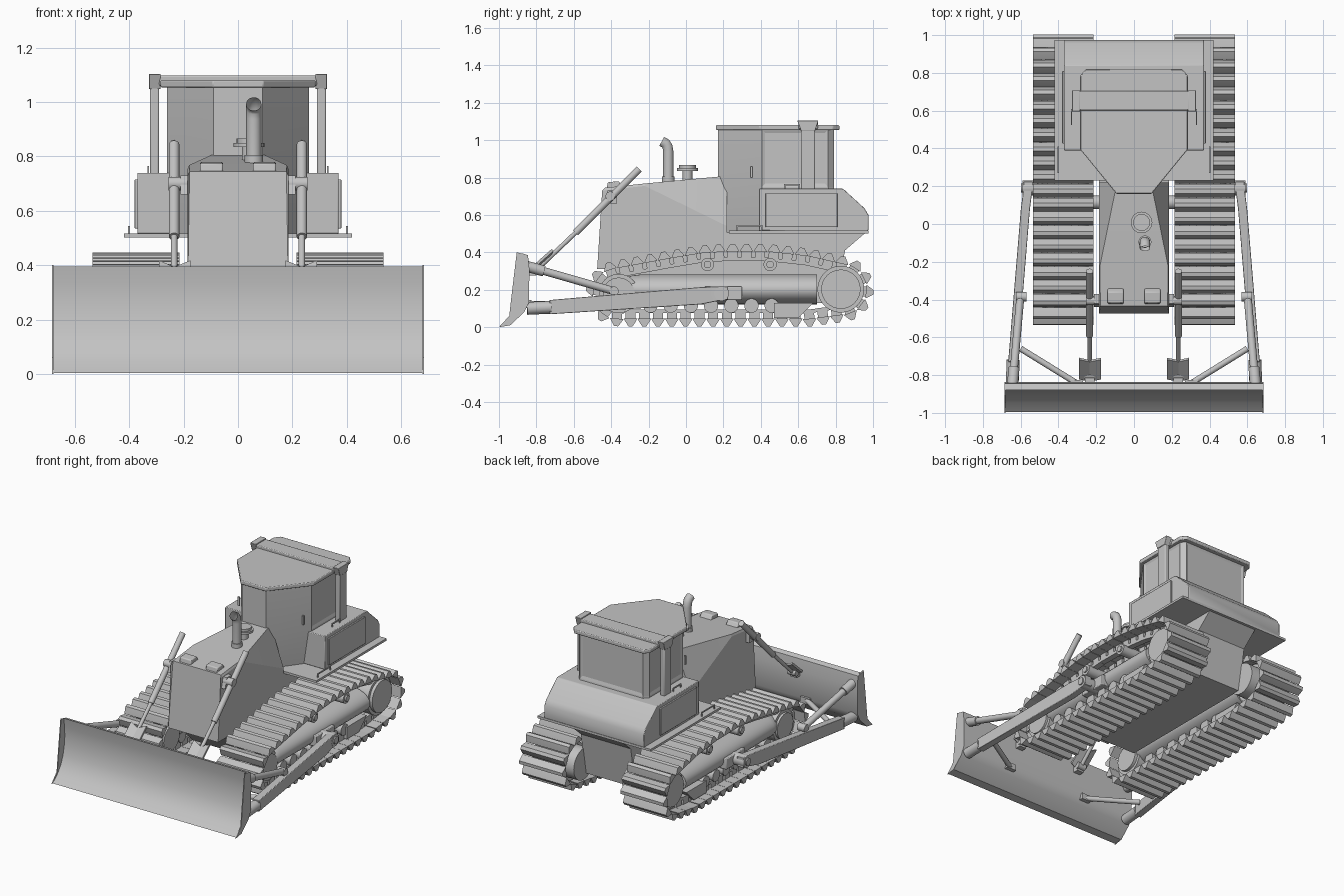
import bpy, bmesh, math
from mathutils import Vector

cube = bpy.data.objects.get("Cube")
if cube:
    bpy.data.objects.remove(cube, do_unlink=True)

GREY = (0.55, 0.55, 0.55, 1)
paint = bpy.data.materials.new("plain grey")
paint.use_nodes = True
paint.diffuse_color = GREY
paint.node_tree.nodes["Principled BSDF"].inputs["Base Color"].default_value = GREY


def finish(name, bm, mirror=False, bevel=0, angle=0.6):
    bmesh.ops.recalc_face_normals(bm, faces=bm.faces)
    mesh = bpy.data.meshes.new(name)
    bm.to_mesh(mesh)
    bm.free()
    mesh.shade_smooth()
    mesh.set_sharp_from_angle(angle=angle)
    mesh.materials.append(paint)
    ob = bpy.data.objects.new(name, mesh)
    bpy.context.collection.objects.link(ob)
    if bevel:
        mod = ob.modifiers.new("edge", 'BEVEL')
        mod.width, mod.segments, mod.limit_method = bevel, 2, 'ANGLE'
    if mirror:
        ob.modifiers.new("other side", 'MIRROR')
    return ob


def loft(bm, rings):
    """Skin a row of closed rings of points and cap both ends."""
    rows = [[bm.verts.new(p) for p in ring] for ring in rings]
    n = len(rows[0])
    for a, b in zip(rows, rows[1:]):
        for i in range(n):
            j = (i + 1) % n
            bm.faces.new((a[i], a[j], b[j], b[i]))
    bm.faces.new(rows[0])
    bm.faces.new(rows[-1])


def side_prism(name, pts, x0, x1, **kw):
    """Side profile of (y, z) points stretched over x."""
    bm = bmesh.new()
    loft(bm, [[(x, y, z) for y, z in pts] for x in (x0, x1)])
    return finish(name, bm, **kw)


def slab(name, pts, z0, z1, **kw):
    """Half plan of (x, y) points, completed by symmetry, stretched over z."""
    full = pts + [(-x, y) for x, y in reversed(pts)]
    bm = bmesh.new()
    loft(bm, [[(x, y, z) for x, y in full] for z in (z0, z1)])
    return finish(name, bm, **kw)


def box(name, x, y, z, **kw):
    return side_prism(name, [(y[0], z[0]), (y[1], z[0]), (y[1], z[1]), (y[0], z[1])], *x, **kw)


def rod(name, a, b, r, sides=24, mirror=True):
    a, b = Vector(a), Vector(b)
    bm = bmesh.new()
    bmesh.ops.create_cone(bm, cap_ends=True, segments=sides, radius1=r, radius2=r, depth=(b - a).length)
    turn = (b - a).to_track_quat('Z', 'Y').to_matrix()
    for v in bm.verts:
        v.co = turn @ v.co + (a + b) / 2
    return finish(name, bm, mirror=mirror)


def axle(name, y, z, r, x0, x1):
    return rod(name, (x0, y, z), (x1, y, z), r, sides=32)


def arc(cy, cz, r, a0, a1, n=14):
    angles = [math.radians(a0 + (a1 - a0) * i / n) for i in range(n + 1)]
    return [Vector((cy + r * math.cos(a), cz + r * math.sin(a))) for a in angles]


# Crawler track: shoes and links spaced evenly along a closed path
IDLER, SPROCKET = (-0.36, 0.18), (0.828, 0.203)
path = [Vector((0.66, 0.045))] + arc(*SPROCKET, 0.135, -80, 70)
path += [Vector(p) for p in [(0.65, 0.38), (0.45, 0.402), (0.23, 0.405), (0.08, 0.395), (-0.1, 0.365)]]
path += arc(*IDLER, 0.135, 105, 270)
path.append(path[0])
total = sum((b - a).length for a, b in zip(path, path[1:]))


def along(d):
    d %= total
    for a, b in zip(path, path[1:]):
        step = (b - a).length
        if d <= step:
            return a.lerp(b, d / step)
        d -= step
    return path[-1]


SHOES = 44
shoe = [(-0.036, 0), (0.036, 0), (0.031, 0.01), (0.011, 0.041), (-0.011, 0.041), (-0.031, 0.01)]
link = [(-0.027, 0.002), (-0.027, -0.03), (-0.038, -0.032), (-0.038, -0.05),
        (0.038, -0.05), (0.038, -0.032), (0.027, -0.03), (0.027, 0.002)]
shoes, links = bmesh.new(), bmesh.new()
for i in range(SHOES):
    d = total * i / SHOES
    p = along(d)
    t = (along(d + 0.02) - along(d - 0.02)).normalized()
    out = Vector((t.y, -t.x))
    for bm, profile, spans in ((shoes, shoe, [(0.215, 0.536)]), (links, link, [(0.29, 0.33), (0.42, 0.46)])):
        ring = [p + t * u + out * v for u, v in profile]
        for span in spans:
            loft(bm, [[(x, q.x, q.y) for q in ring] for x in span])
finish("track_shoes", shoes, mirror=True)
finish("track_links", links, mirror=True)

# Wheels and rollers
axle("sprocket", *SPROCKET, 0.125, 0.26, 0.47)
axle("sprocket_hub", *SPROCKET, 0.105, 0.18, 0.49)
axle("idler", *IDLER, 0.105, 0.26, 0.47)
axle("idler_hub", *IDLER, 0.085, 0.24, 0.485)
for i in range(7):
    axle("track_roller", -0.19 + i * 0.108, 0.115, 0.038, 0.28, 0.47)
for y in (0.115, 0.45):
    axle("carrier_roller", y, 0.335, 0.035, 0.18, 0.49)
    axle("carrier_cap", y, 0.335, 0.02, 0.2, 0.5)

# Track frame: a wide oval tube with a rounded front end
bm = bmesh.new()
loft(bm, [[(0.365 + 0.125 * k * math.cos(a), y, 0.202 + 0.08 * k * math.sin(a))
           for a in (math.tau * i / 32 for i in range(32))]
          for y, k in ((-0.34, 0.5), (-0.325, 0.75), (-0.29, 0.92), (-0.24, 1), (0.7, 1))])
finish("frame_tube", bm, mirror=True)
side_prism("roller_guard", [(0.47, 0.05), (0.6, 0.05), (0.68, 0.13), (0.47, 0.13)], 0.27, 0.48, mirror=True)

# Main hull and hood with planar rear chamfers
side_prism("hull", [(-0.4, 0.32), (-0.22, 0.13), (0.8, 0.13), (0.85, 0.41), (0.96, 0.505), (0.2, 0.505), (-0.4, 0.4)],
           -0.185, 0.185)
bm = bmesh.new()
sections = [[(0.185, -0.475, 0.31), (0.185, -0.448, 0.73), (0.178, -0.435, 0.745)],
            [(0.185, -0.22, 0.31), (0.185, -0.22, 0.755), (0.18, -0.22, 0.768)],
            [(0.185, 0.22, 0.31), (0.185, 0.22, 0.54), (0.09, 0.22, 0.809)]]
loft(bm, [half + [(-x, y, z) for x, y, z in reversed(half)] for half in sections])
bmesh.ops.triangulate(bm, faces=bm.faces)
finish("hood", bm, angle=0.12)
side_prism("hood_light", [(-0.425, 0.735), (-0.418, 0.775), (-0.36, 0.78), (-0.335, 0.745)],
           0.055, 0.14, mirror=True, bevel=0.006)

# Exhaust and air cleaner
rod("exhaust_collar", (0.058, -0.095, 0.77), (0.058, -0.095, 0.805), 0.034, mirror=False)
curve = bpy.data.curves.new("exhaust_pipe", 'CURVE')
curve.dimensions, curve.bevel_depth, curve.bevel_resolution = '3D', 0.028, 5
bend = [(-0.095, 0.77), (-0.095, 0.94), (-0.099, 0.965), (-0.109, 0.982), (-0.13, 0.993)]
spline = curve.splines.new('POLY')
spline.points.add(len(bend) - 1)
for pt, (y, z) in zip(spline.points, bend):
    pt.co = (0.058, y, z, 1)
curve.materials.append(paint)
bpy.context.collection.objects.link(bpy.data.objects.new("exhaust_pipe", curve))
for name, z0, z1, r in (("cleaner_stem", 0.77, 0.84, 0.026), ("cleaner_bowl", 0.835, 0.85, 0.057),
                        ("cleaner_cap", 0.85, 0.866, 0.045)):
    rod(name, (0.04, 0.008, z0), (0.04, 0.008, z1), r, mirror=False)

# Platform, rear body and side lockers
slab("platform", [(0.42, 0.23), (0.42, 0.975)], 0.502, 0.517)
side_prism("rear_body", [(0.39, 0.517), (0.965, 0.505), (0.975, 0.52), (0.975, 0.6), (0.955, 0.635), (0.84, 0.74),
                         (0.39, 0.74)], -0.37, 0.37, bevel=0.004)
box("locker_door", (0.36, 0.38), (0.425, 0.81), (0.535, 0.715), mirror=True, bevel=0.003)
box("step_rail", (0.398, 0.404), (0.27, 0.41), (0.537, 0.545), mirror=True)
for y in (0.27, 0.402):
    box("step_rail_post", (0.398, 0.404), (y, y + 0.008), (0.51, 0.54), mirror=True)
box("locker_handle", (0.327, 0.333), (0.525, 0.61), (0.757, 0.765), mirror=True)
for y in (0.525, 0.602):
    box("locker_handle_leg", (0.327, 0.333), (y, y + 0.008), (0.735, 0.76), mirror=True)

# Cab with inset windows, roof and roll bar
plan = [(0.09, 0.17), (0.262, 0.405), (0.262, 0.76), (0.235, 0.79)]
bm = bmesh.new()
loft(bm, [[(x, y + dy, z) for x, y in plan + [(-x, y) for x, y in reversed(plan)]]
          for dy, z in ((0.05, 0.505), (0, 0.75), (0, 1.056))])
bm.normal_update()
bm.faces.ensure_lookup_table()
panes = [f for f in bm.faces if f.calc_center_median().z > 0.8 and f.calc_center_median().y > 0.45
         and len(f.verts) == 4 and f.calc_area() > 0.05]
bmesh.ops.recalc_face_normals(bm, faces=bm.faces)
bmesh.ops.inset_individual(bm, faces=panes, thickness=0.025, depth=-0.006)
finish("cab", bm, angle=0.12)
slab("roof", [(0.093, 0.16), (0.285, 0.395), (0.285, 0.785), (0.255, 0.82)], 1.054, 1.08, bevel=0.005)
box("door_handle", (0.232, 0.244), (0.345, 0.355), (0.8, 0.86), mirror=True)
box("roll_post", (0.29, 0.324), (0.615, 0.69), (0.73, 1.06), mirror=True, bevel=0.006)
box("roll_bar", (-0.29, 0.29), (0.602, 0.705), (1.06, 1.098), bevel=0.005)
side_prism("roll_bar_cap", [(0.615, 1.048), (0.69, 1.048), (0.708, 1.104), (0.595, 1.104)],
           0.285, 0.328, mirror=True, bevel=0.003)

# Curved blade with end plates
face = [(-0.995, 0.003), (-0.945, 0.045), (-0.908, 0.095), (-0.885, 0.15), (-0.872, 0.21),
        (-0.866, 0.27), (-0.868, 0.33), (-0.878, 0.395)]
back = [(-0.845, 0.385), (-0.837, 0.31), (-0.84, 0.13), (-0.865, 0.08), (-0.94, 0.01)]
side_prism("blade", face + back, -0.68, 0.68)
side_prism("blade_end", [(-1, 0), (-0.945, 0.06), (-0.935, 0.15), (-0.905, 0.4)] + back, 0.679, 0.685, mirror=True)

# Push arms, pivots and braces
bm = bmesh.new()
loft(bm, [[(x + s * 0.024, y, z + h * k) for s, k in ((-1, -1), (1, -1), (1, 1), (-1, 1))]
          for x, y, z, h in ((0.642, -0.73, 0.107, 0.038), (0.575, 0.08, 0.168, 0.046),
                             (0.562, 0.18, 0.18, 0.038), (0.56, 0.225, 0.182, 0.034))])
finish("push_arm", bm, mirror=True, bevel=0.003)
box("pivot_block", (0.44, 0.51), (0.1, 0.3), (0.145, 0.217), mirror=True, bevel=0.005)
rod("arm_end", (0.645, -0.85, 0.1), (0.64, -0.72, 0.106), 0.034)
axle("arm_pivot", 0.19, 0.18, 0.04, 0.44, 0.59)
axle("arm_pivot_pin", 0.19, 0.18, 0.024, 0.44, 0.598)
rod("tilt_brace", (0.635, -0.76, 0.3), (0.603, -0.4, 0.197), 0.021)
rod("tilt_brace_end", (0.643, -0.85, 0.325), (0.635, -0.76, 0.3), 0.029)
rod("brace_joint", (0.57, -0.385, 0.192), (0.625, -0.385, 0.192), 0.025)
rod("cross_strut", (0.6, -0.66, 0.125), (0.3, -0.845, 0.125), 0.016)
box("strut_clevis", (0.27, 0.34), (-0.86, -0.825), (0.105, 0.145), mirror=True)

# Lift cylinders with their mounts
rod("lift_cylinder", (0.235, -0.25, 0.845), (0.235, -0.59, 0.505), 0.019)
rod("lift_rod", (0.235, -0.59, 0.505), (0.235, -0.8, 0.305), 0.012)
axle("lift_trunnion", -0.405, 0.7, 0.025, 0.17, 0.255)
side_prism("lift_mount", [(-0.44, 0.66), (-0.37, 0.66), (-0.37, 0.73), (-0.42, 0.73)], 0.18, 0.212, mirror=True)
axle("lift_foot_pin", -0.8, 0.31, 0.022, 0.205, 0.265)
for x0, x1 in ((0.235, 0.175), (0.235, 0.29)):
    bm = bmesh.new()
    loft(bm, [[(x, y + dy, z + dz) for y, z in ((-0.835, 0.3), (-0.73, 0.393), (-0.72, 0.383), (-0.825, 0.29))]
              for x, dy, dz in ((x0, 0, 0), (x1, 0.012, 0.025))])
    finish("lift_foot_guard", bm, mirror=True)
box("lift_foot", (0.21, 0.26), (-0.85, -0.8), (0.275, 0.325), mirror=True)
